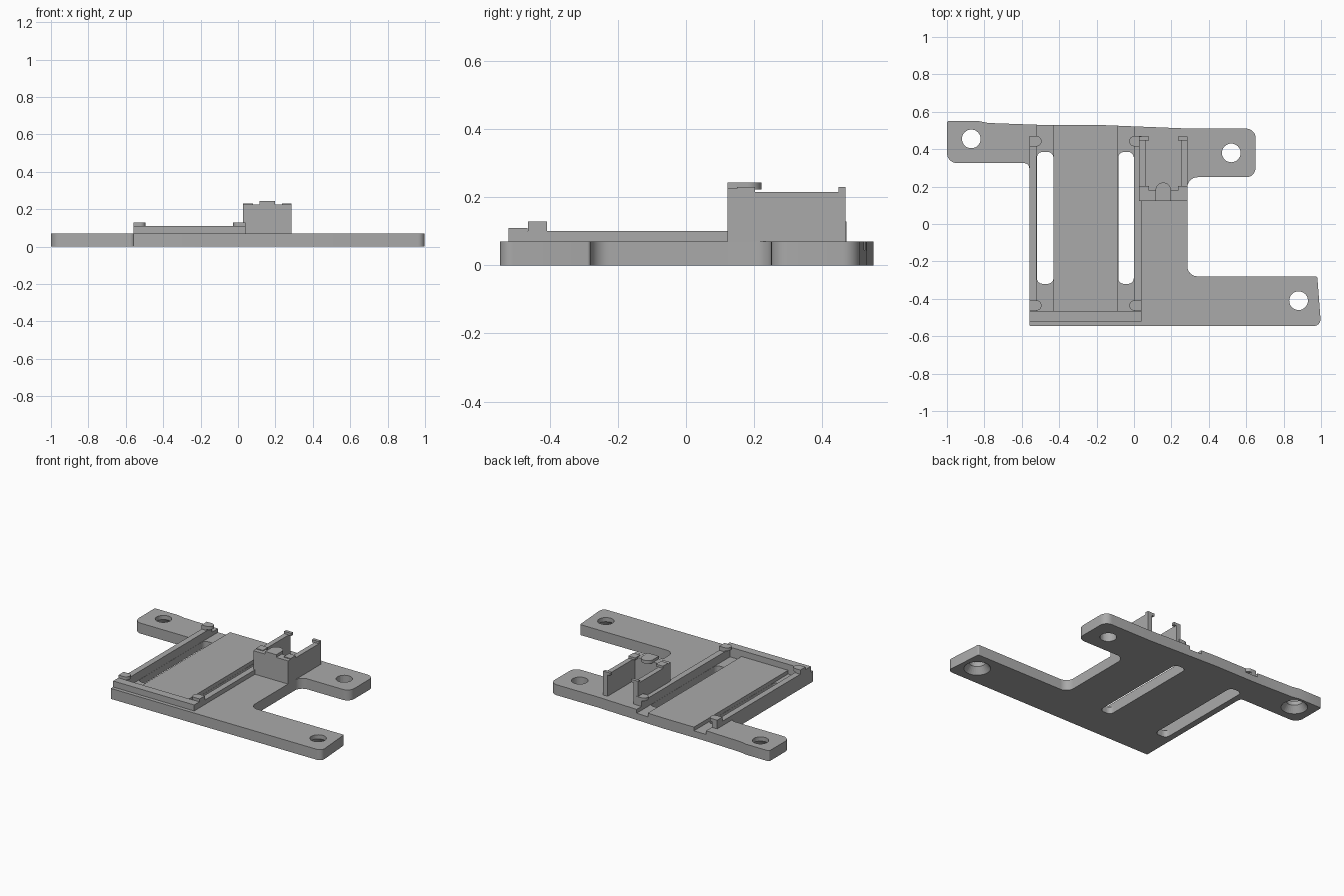
import bpy, bmesh, math

if "Cube" in bpy.data.objects:
    bpy.data.objects.remove(bpy.data.objects["Cube"])

grey = bpy.data.materials.new("plain grey")
grey.diffuse_color = (0.4, 0.4, 0.4, 1)
grey.use_nodes = True
grey.node_tree.nodes["Principled BSDF"].inputs["Base Color"].default_value = grey.diffuse_color


def finish(name, bm, smooth=True):
    bmesh.ops.recalc_face_normals(bm, faces=bm.faces[:])
    me = bpy.data.meshes.new(name)
    bm.to_mesh(me)
    bm.free()
    me.materials.append(grey)
    ob = bpy.data.objects.new(name, me)
    bpy.context.collection.objects.link(ob)
    return ob


def add_prism(bm, pts, z0, z1):
    face = bm.faces.new([bm.verts.new((x, y, z0)) for x, y in pts])
    res = bmesh.ops.extrude_face_region(bm, geom=[face])
    verts = [v for v in res["geom"] if isinstance(v, bmesh.types.BMVert)]
    bmesh.ops.translate(bm, verts=verts, vec=(0, 0, z1 - z0))


def prism(name, pts, z0, z1):
    bm = bmesh.new()
    add_prism(bm, pts, z0, z1)
    return finish(name, bm)


def rect(x0, x1, y0, y1):
    return [(x0, y0), (x1, y0), (x1, y1), (x0, y1)]


def box(name, x0, x1, y0, y1, z0, z1):
    return prism(name, rect(x0, x1, y0, y1), z0, z1)


def rounded(corners, steps=8):
    """Round each (x, y, radius) corner of a polygon."""
    out, n = [], len(corners)
    for i, (x, y, r) in enumerate(corners):
        if r == 0:
            out.append((x, y))
            continue
        ends = []
        for qx, qy, _ in (corners[i - 1], corners[(i + 1) % n]):
            d = math.hypot(qx - x, qy - y)
            ends.append(((qx - x) / d, (qy - y) / d))
        (ax, ay), (bx, by) = ends
        half = math.acos(max(-1, min(1, ax * bx + ay * by))) / 2
        d = math.hypot(ax + bx, ay + by)
        k = r / math.sin(half) / d
        cx, cy = x + (ax + bx) * k, y + (ay + by) * k
        t = r / math.tan(half)
        a0 = math.atan2(y + ay * t - cy, x + ax * t - cx)
        a1 = math.atan2(y + by * t - cy, x + bx * t - cx)
        sweep = (a1 - a0 + math.pi) % (2 * math.pi) - math.pi
        for j in range(steps + 1):
            a = a0 + sweep * j / steps
            out.append((cx + r * math.cos(a), cy + r * math.sin(a)))
    return out


def cut(target, cutter):
    cutter.hide_render = True
    cutter.hide_viewport = True
    mod = target.modifiers.new(cutter.name, "BOOLEAN")
    mod.operation = "DIFFERENCE"
    mod.solver = "EXACT"
    mod.object = cutter


TOP = 0.07

# Base plate with three mounting arms
plate = prism("base_plate", rounded([
    (-1, 0.55, 0.01), (-1, 0.325, 0.055), (-0.56, 0.325, 0.025), (-0.56, -0.545, 0.006),
    (1.0, -0.545, 0.035), (0.98, -0.28, 0.01), (0.285, -0.28, 0.055), (0.285, 0.25, 0.055),
    (0.65, 0.25, 0.05), (0.65, 0.51, 0.05), (0.30, 0.51, 0), (-0.2, 0.53, 0),
    (-0.5, 0.53, 0), (-0.78, 0.54, 0), (-0.83, 0.55, 0)]), 0, TOP)

# Shallow channels open at the back edge
bm = bmesh.new()
for x0, x1 in ((-0.52, -0.43), (-0.085, 0.0)):
    add_prism(bm, rect(x0, x1, -0.465, 0.6), 0.045, 0.2)
cut(plate, finish("channel_cutter", bm))

# Through slots and screw holes
bm = bmesh.new()
for x0, x1 in ((-0.519, -0.431), (-0.084, -0.001)):
    add_prism(bm, rounded([(x, y, 0.03) for x, y in rect(x0, x1, -0.32, 0.385)], 6), -0.1, 0.2)
holes = [(-0.87, 0.455), (0.52, 0.38), (0.88, -0.41)]
for x, y in holes:
    add_prism(bm, [(x + 0.05 * math.cos(a * math.pi / 16), y + 0.05 * math.sin(a * math.pi / 16))
                   for a in range(32)], -0.1, 0.2)
cut(plate, finish("hole_cutter", bm))

# Countersinks on the underside of the two outer holes
bm = bmesh.new()
for x, y in (holes[0], holes[2]):
    res = bmesh.ops.create_cone(bm, cap_ends=True, segments=32, radius1=0.0835, radius2=0.048, depth=0.05)
    bmesh.ops.translate(bm, verts=res["verts"], vec=(x, y, 0.02))
cut(plate, finish("countersink_cutter", bm))

# Tray rails
box("front_rail", -0.56, 0.04, -0.52, -0.465, TOP - 0.005, 0.11)
box("left_rail", -0.56, -0.52, -0.465, 0.47, 0.045, 0.10)
box("right_rail", 0.0, 0.04, -0.465, 0.47, 0.045, 0.10)


# Corner clips with a rounded lip over the tray
def clip(name, x_out, x_in, y0, y1):
    s = 1 if x_in > x_out else -1
    box(name + "_post", min(x_out, x_in), max(x_out, x_in), y0, y1, 0.10, 0.128)
    r, cy = (y1 - y0) / 2, (y0 + y1) / 2
    arc = [(x_in + s * r * math.cos(a), cy + r * math.sin(a))
           for a in (-math.pi / 2 + math.pi * i / 12 for i in range(13))]
    prism(name + "_lip", arc, 0.107, 0.128)


for end, y0, y1 in (("front", -0.463, -0.408), ("back", 0.415, 0.47)):
    clip("left_" + end + "_clip", -0.56, -0.522, y0, y1)
    clip("right_" + end + "_clip", 0.04, 0.002, y0, y1)

# Upright holder: front wall, two side walls and their retaining tabs
box("holder_front_wall", 0.028, 0.285, 0.122, 0.18, TOP - 0.005, 0.225)
for side, x0, x1, t0, t1 in (("left", 0.028, 0.062, 0.028, 0.08), ("right", 0.252, 0.285, 0.234, 0.285)):
    box(side + "_holder_wall", x0, x1, 0.18, 0.468, TOP - 0.005, 0.215)
    box(side + "_holder_back_tab", t0, t1, 0.447, 0.468, 0.212, 0.23)
    box(side + "_holder_back_post", x0, x1, 0.447, 0.468, 0.21, 0.229)
    box(side + "_holder_front_tab", t0, t1, 0.15, 0.203, 0.215, 0.23)

# Rounded tongue on the front wall
tongue = [(0.115, 0.122), (0.198, 0.122)] + [
    (0.1565 + 0.0415 * math.cos(math.pi * i / 16), 0.18 + 0.0415 * math.sin(math.pi * i / 16))
    for i in range(17)]
prism("holder_tongue", tongue, 0.222, 0.243)

for ob in bpy.context.collection.objects:
    if ob.type == "MESH" and not ob.hide_render:
        bpy.ops.object.select_all(action="DESELECT")
        ob.select_set(True)
        bpy.context.view_layer.objects.active = ob
        bpy.ops.object.shade_smooth_by_angle(angle=math.radians(30))
